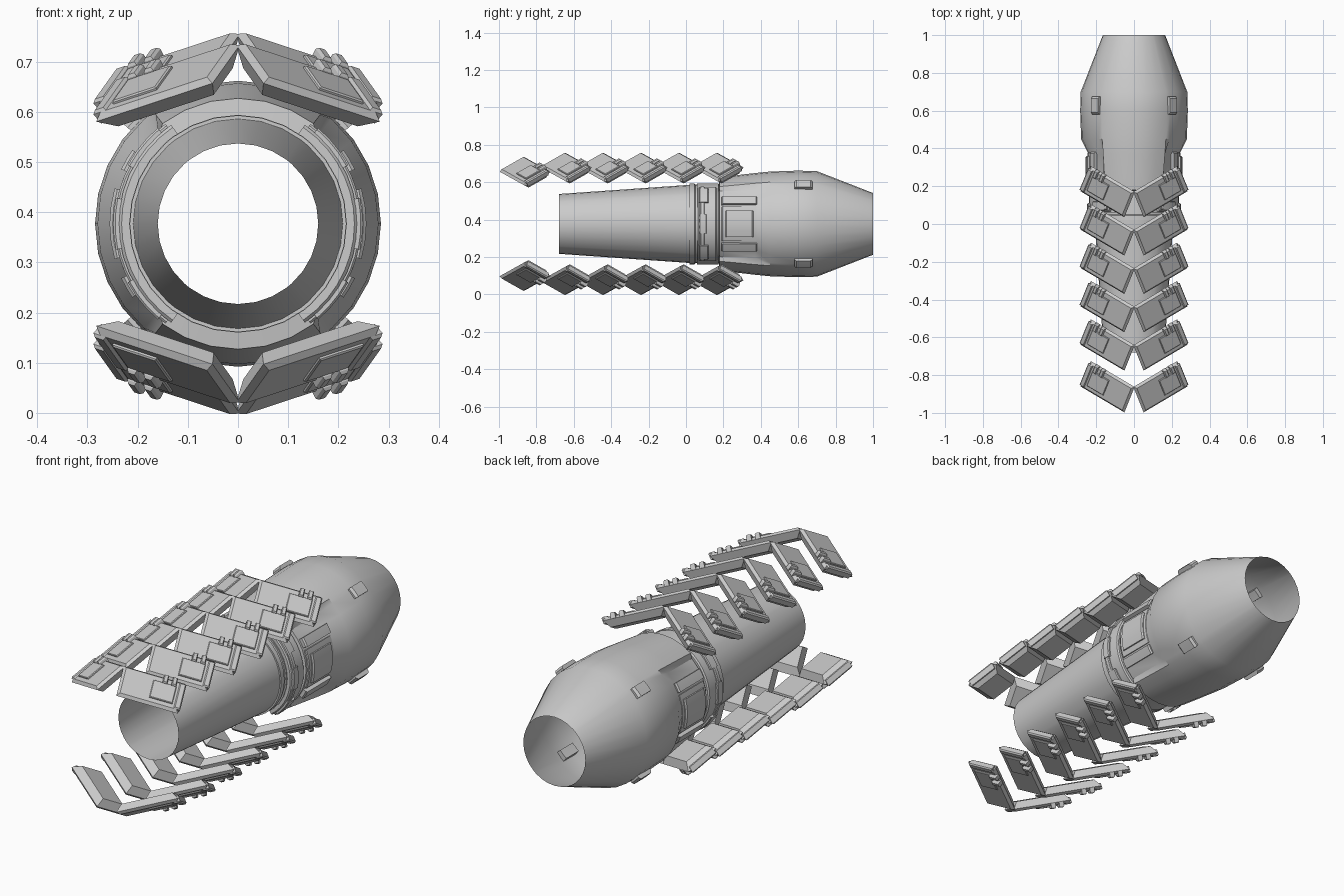
import bpy, bmesh
from math import sin, cos, radians
from mathutils import Matrix, Vector

AXIS_Z = 0.377

cube = bpy.data.objects.get("Cube")
if cube:
    bpy.data.objects.remove(cube, do_unlink=True)


def finish(name, bm, mirror=(False, False, False), angle=30):
    """Turn a bmesh into a mirrored object whose origin sits on the tube axis."""
    bmesh.ops.recalc_face_normals(bm, faces=bm.faces)
    mesh = bpy.data.meshes.new(name)
    bm.to_mesh(mesh)
    bm.free()
    obj = bpy.data.objects.new(name, mesh)
    obj.location.z = AXIS_Z
    bpy.context.collection.objects.link(obj)
    if any(mirror):
        mod = obj.modifiers.new("Mirror", "MIRROR")
        mod.use_axis = mirror
        mod.use_mirror_merge = False
    bpy.ops.object.select_all(action="DESELECT")
    obj.select_set(True)
    bpy.context.view_layer.objects.active = obj
    bpy.ops.object.shade_smooth_by_angle(angle=radians(angle))
    return obj


def bridge(bm, rows, closed):
    """Skin neighbouring rows of vertices with quads."""
    for a, b in zip(rows, rows[1:]):
        count = len(a)
        for i in range(count if closed else count - 1):
            j = (i + 1) % count
            bm.faces.new((a[i], a[j], b[j], b[i]))


def shell(name, rings, angles, radius):
    """Open tube around y; radius(ring, angle) may vary round the turn."""
    bm = bmesh.new()
    rows = []
    for ring in rings:
        row = []
        for deg in angles:
            a, r = radians(deg), radius(ring, deg)
            row.append(bm.verts.new((r * cos(a), ring[0], r * sin(a))))
        rows.append(row)
    bridge(bm, rows, True)
    return finish(name, bm)


def arc_block(name, y0, y1, r0, r1, a0, a1, mirror, bevel=0.006):
    """Curved block on the +x side, with its outer rim chamfered."""
    bm = bmesh.new()
    steps = max(2, round((a1 - a0) / 8))
    section = [(y0, r0), (y0, r1 - bevel), (y0 + bevel, r1),
               (y1 - bevel, r1), (y1, r1 - bevel), (y1, r0)]
    rows = []
    for i in range(steps + 1):
        a = radians(a0 + (a1 - a0) * i / steps)
        rows.append([bm.verts.new((r * cos(a), y, r * sin(a))) for y, r in section])
    bridge(bm, rows, True)
    bm.faces.new(rows[0])
    bm.faces.new(rows[-1])
    return finish(name, bm, mirror)


def add_slab(bm, frame, u, v, layers):
    """Rectangular slab; layers are (height, inset) from bottom to top."""
    rows = []
    for n, inset in layers:
        u0, u1, v0, v1 = u[0] + inset, u[1] - inset, v[0] + inset, v[1] - inset
        rows.append([bm.verts.new(frame @ Vector((p, q, n)))
                     for p, q in ((u0, v0), (u1, v0), (u1, v1), (u0, v1))])
    bridge(bm, rows, True)
    bm.faces.new(rows[0])
    bm.faces.new(rows[-1])


# Angles round the tube, with breaks at the edges of the side recesses
quarter = [0, 12, 24, 36, 48, 53, 65, 77.5]
angles = quarter + [180 - a for a in [90] + quarter[:0:-1]]
angles += [a + 180 for a in angles]


def body_radius(ring, deg):
    off_side = min(deg % 180, 180 - deg % 180)
    return ring[2] if off_side <= 48.1 else ring[1]


# Main body: (y, outer radius, radius inside the side recess)
shell("body", [(1, .165, .165), (.7, .282, .282), (.6, .285, .285),
               (.45, .28, .28), (.37, .272, .241), (.18, .25, .236),
               (.175, .212, .212)], angles, body_radius)

# Tapered barrel, with stepped neck ring behind it
plain = lambda ring, deg: ring[1]
shell("barrel", [(-.68, .16), (.02, .209)], angles, plain)
shell("neck_ring", [(.02, .209), (.02, .216), (.045, .216), (.05, .21),
                    (.06, .21), (.06, .217), (.175, .217)], angles, plain)

# Curved collars and clasps on both flanks
BOTH = (True, False, False)
FOUR = (True, False, True)
arc_block("side_collar", .065, .165, .21, .238, -56, 56, BOTH)
arc_block("collar_band", .075, .1, .23, .246, -54, 54, BOTH, .004)
arc_block("collar_clasp", .07, .12, .23, .249, 28, 50, FOUR, .004)
arc_block("collar_middle_clasp", .07, .11, .23, .249, -12, 12, BOTH, .004)

# Details set into the side recesses
arc_block("recess_frame", .19, .38, .23, .246, -22, 22, BOTH, .004)
arc_block("recess_panel", .21, .36, .23, .256, -16, 16, BOTH)
arc_block("recess_bracket", .19, .38, .23, .257, 25, 35, FOUR)
arc_block("body_tab", .58, .675, .26, .302, 41, 51, FOUR, .01)

# Tilted armour plates, each with a panel, end rail and two lugs
long_axis = Vector((.829, .49, -.273)).normalized()
normal = Vector((.45, -.295, .84))
normal = (normal - long_axis * normal.dot(long_axis)).normalized()
short_axis = normal.cross(long_axis)
tilt = Matrix((long_axis, short_axis, normal)).transposed().to_4x4()

for i in range(6):
    y, z = (-.865, .29) if i == 0 else (-.644 + .203 * (i - 1), .312)
    frame = Matrix.Translation((.145, y, z)) @ tilt
    bm = bmesh.new()
    add_slab(bm, frame, (-.14, .14), (-.082, .082),
             [(-.045, .025), (-.012, 0), (0, .012)])
    add_slab(bm, frame, (0, .105), (-.05, .045), [(-.005, 0), (.004, 0), (.007, .003)])
    add_slab(bm, frame, (.115, .145), (-.07, .07), [(-.025, .004), (0, 0), (.006, .005)])
    for u in (.04, .08):
        add_slab(bm, frame, (u, u + .022), (.04, .084),
                 [(-.012, 0), (.01, 0), (.016, .004)])
    finish(f"armour_plate_{i + 1}", bm, FOUR, 15)
